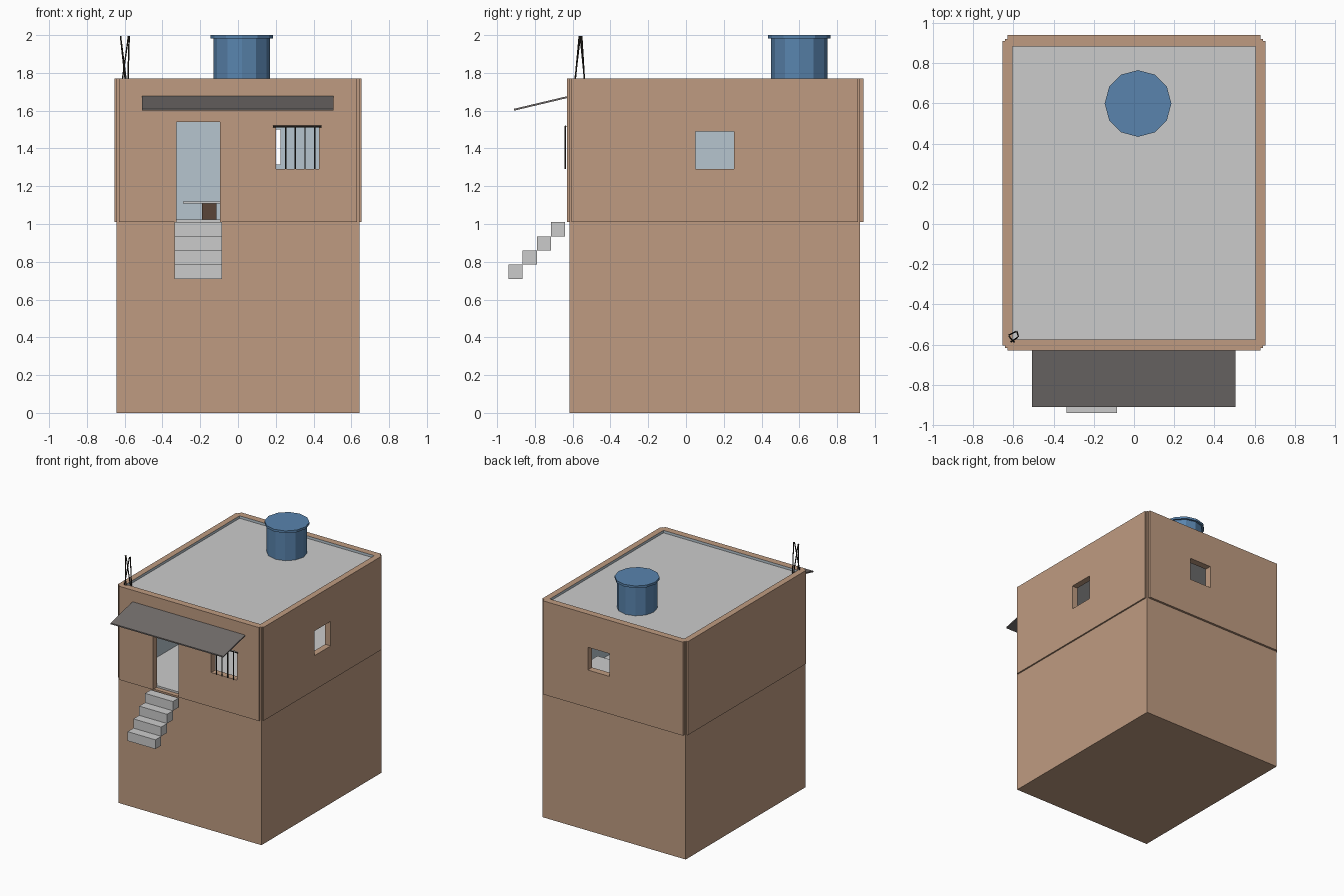
import bpy
import bmesh
from mathutils import Vector

if "Cube" in bpy.data.objects:
    bpy.data.objects.remove(bpy.data.objects["Cube"])


def material(name, rgb):
    m = bpy.data.materials.new(name)
    m.diffuse_color = (*rgb, 1)
    m.use_nodes = True
    m.node_tree.nodes["Principled BSDF"].inputs["Base Color"].default_value = m.diffuse_color
    return m


CLAY = material("clay", (0.52, 0.33, 0.22))
PAINT = material("pale_paint", (0.47, 0.56, 0.62))
BLUE = material("tank_blue", (0.10, 0.23, 0.42))
IRON = material("iron", (0.03, 0.025, 0.02))
SHEET = material("awning_sheet", (0.17, 0.155, 0.15))
WOOD = material("wood", (0.10, 0.06, 0.04))


def finish(bm, name, mats=()):
    bmesh.ops.recalc_face_normals(bm, faces=bm.faces)
    me = bpy.data.meshes.new(name)
    bm.to_mesh(me)
    bm.free()
    for m in mats:
        me.materials.append(m)
    ob = bpy.data.objects.new(name, me)
    bpy.context.collection.objects.link(ob)
    return ob


def box(name, x, y, z, *mats):
    bm = bmesh.new()
    bmesh.ops.create_cube(bm, size=1)
    for v in bm.verts:
        v.co = [(r[0] + r[1]) / 2 + c * (r[1] - r[0]) for c, r in zip(v.co, (x, y, z))]
    return finish(bm, name, mats)


def wall(name, x, y, inward, holes=()):
    """Clay wall with painted inner face; holes are box ranges cut through it."""
    ob = box(name, x, y, (1.01, 1.77), CLAY, PAINT)
    for p in ob.data.polygons:
        p.material_index = int(p.normal.dot(Vector(inward)) > 0.9)
    for h in holes:
        cutter = box("cutter", *h, CLAY)
        cutter.hide_render = True
        mod = ob.modifiers.new("opening", 'BOOLEAN')
        mod.operation = 'DIFFERENCE'
        mod.solver = 'EXACT'
        mod.object = cutter
        bpy.context.view_layer.objects.active = ob
        bpy.ops.object.modifier_apply(modifier=mod.name)
        bpy.data.objects.remove(cutter)
    return ob


def rod(name, a, b, r, mat, sides=6):
    a, b = Vector(a), Vector(b)
    bm = bmesh.new()
    bmesh.ops.create_cone(bm, cap_ends=True, segments=sides, radius1=r, radius2=r,
                          depth=(b - a).length)
    ob = finish(bm, name, [mat])
    ob.location = (a + b) / 2
    ob.rotation_euler = (b - a).to_track_quat('Z', 'Y').to_euler()
    return ob


# Solid lower storey
box("lower_storey", (-0.643, 0.643), (-0.617, 0.922), (0, 1.01), CLAY)

# Upper storey walls with door and window openings
wall("front_wall", (-0.63, 0.63), (-0.63, -0.575), (0, 1, 0),
     [((-0.325, -0.095), (-0.8, -0.4), (0.95, 1.54)),
      ((0.20, 0.43), (-0.8, -0.4), (1.29, 1.52))])
wall("back_wall", (-0.63, 0.63), (0.885, 0.94), (0, -1, 0),
     [((0.03, 0.225), (0.7, 1.1), (1.315, 1.50))])
wall("right_wall", (0.605, 0.655), (-0.605, 0.91), (-1, 0, 0),
     [((0.4, 0.9), (0.05, 0.255), (1.29, 1.49))])
wall("left_wall", (-0.655, -0.605), (-0.605, 0.91), (1, 0, 0))

# Corner posts in the notches between the walls
for side, sx in (("left", -1), ("right", 1)):
    xs = sorted((sx * 0.61, sx * 0.643))
    box(f"front_{side}_corner_post", xs, (-0.617, -0.58), (1.01, 1.77), CLAY)
    box(f"back_{side}_corner_post", xs, (0.89, 0.922), (1.01, 1.77), CLAY)

# Floor and roof slabs
box("floor_slab", (-0.61, 0.61), (-0.58, 0.89), (1.0, 1.025))
box("roof_slab", (-0.61, 0.61), (-0.58, 0.89), (1.71, 1.75))

# Front steps
for i in range(4):
    y, z = -0.64 - i * 0.075, 1.01 - i * 0.075
    box(f"step_{i + 1}", (-0.335, -0.085), (y - 0.075, y), (z - 0.075, z))

# Sloping awning sheet
bm = bmesh.new()
profile = [(-0.615, 1.68), (-0.91, 1.61), (-0.91, 1.60), (-0.615, 1.67)]
face = bm.faces.new([bm.verts.new((-0.508, y, z)) for y, z in profile])
ext = bmesh.ops.extrude_face_region(bm, geom=[face])["geom"]
bmesh.ops.translate(bm, vec=(1.013, 0, 0),
                    verts=[v for v in ext if isinstance(v, bmesh.types.BMVert)])
finish(bm, "awning", [SHEET])

# Window grille
for i in range(4):
    x = 0.252 + i * 0.0513
    rod(f"grille_bar_{i + 1}", (x, -0.638, 1.29), (x, -0.638, 1.52), 0.004, IRON)
rod("grille_rail", (0.185, -0.638, 1.517), (0.443, -0.638, 1.517), 0.005, IRON)

# Twelve-sided water tank: body and overhanging lid
rod("tank_body", (0.02, 0.60, 1.745), (0.02, 0.60, 1.985), 0.15, BLUE, 12)
rod("tank_lid", (0.02, 0.60, 1.982), (0.02, 0.60, 2.0), 0.166, BLUE, 12)

# Bare reinforcing rods at the front left roof corner
rods = [(-0.59, -0.537, -0.622, -0.552), (-0.595, -0.59, -0.622, -0.56),
        (-0.583, -0.535, -0.576, -0.56), (-0.615, -0.588, -0.58, -0.565)]
for i, (x0, y0, x1, y1) in enumerate(rods):
    rod(f"roof_rod_{i + 1}", (x0, y0, 1.745), (x1, y1, 1.995), 0.004, IRON)

# Low platform inside the room
box("platform_top", (-0.29, 0.55), (0.35, 0.85), (1.108, 1.118))
for name, x in (("left", -0.19), ("right", 0.375)):
    box(f"platform_{name}_leg", (x, x + 0.075), (0.40, 0.80), (1.02, 1.11), WOOD)
